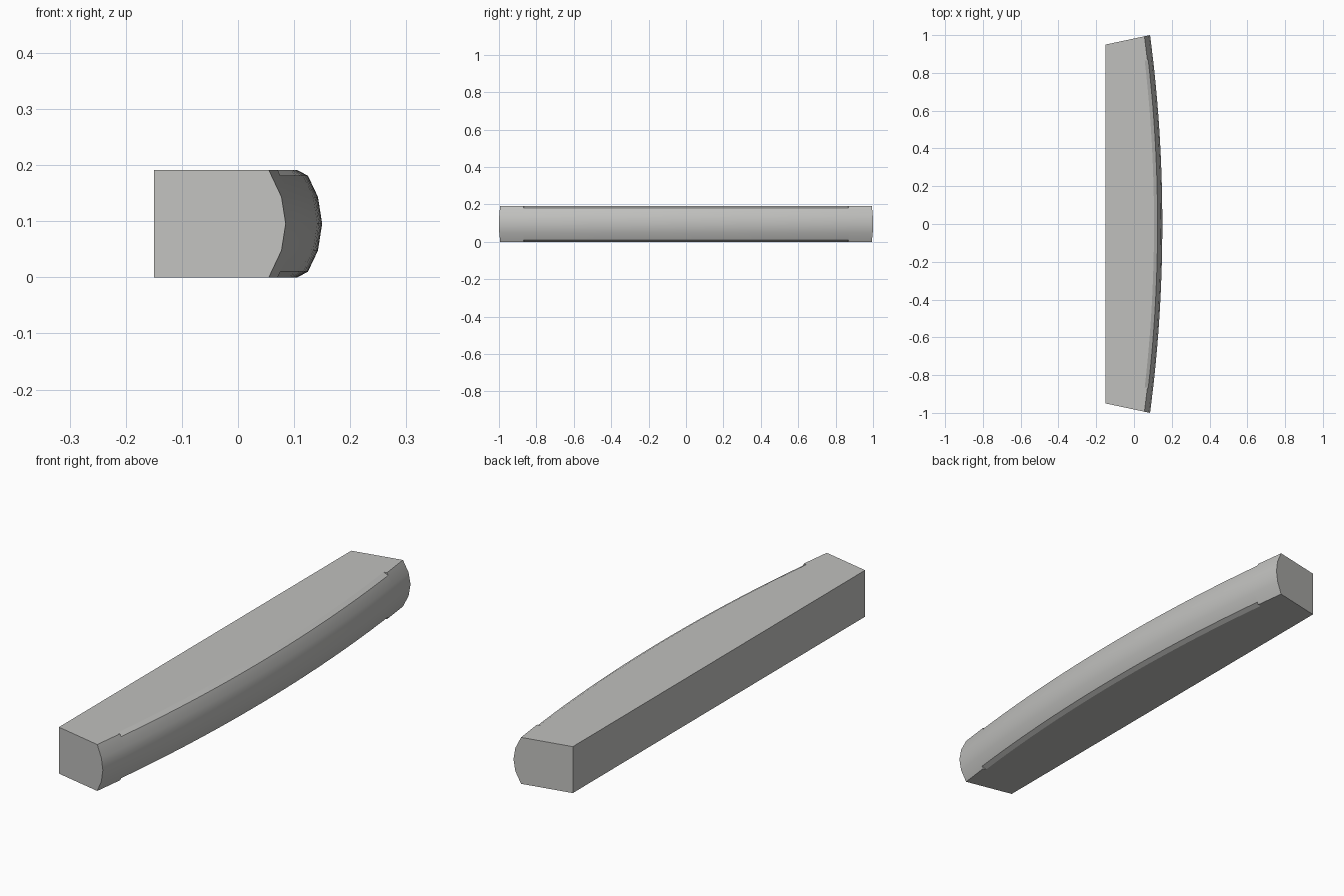
import bpy
import bmesh
import math

if "Cube" in bpy.data.objects:
    bpy.data.objects.remove(bpy.data.objects["Cube"], do_unlink=True)

BACK, HEIGHT = -0.15, 0.191
BULGE, BOW, CROWN = 0.03, 0.065, 0.15
CHAMFER_END, CHAMFER_X, CHAMFER_Z = 0.87, 0.014, 0.01

# Warm grey finish
grey = bpy.data.materials.new("warm_grey")
grey.use_nodes = True
colour = (0.53, 0.53, 0.515, 1)
grey.diffuse_color = colour
grey.node_tree.nodes["Principled BSDF"].inputs["Base Color"].default_value = colour


def section(t, chamfered):
    """Closed outline across the bar at lengthwise position t (-1 to 1)."""
    crown = CROWN - BOW * t * t
    edge = crown - BULGE
    arc = []
    for i in range(1, 4):
        s = i / 2 - 1
        arc.append((crown - BULGE * s * s, HEIGHT * i / 4))
    cx, cz = (CHAMFER_X, CHAMFER_Z) if chamfered else (0, 0)
    slope = (arc[0][0] - edge) / arc[0][1]
    low = [(edge - cx, 0), (edge + slope * cz, cz)]
    high = [(x, HEIGHT - z) for x, z in reversed(low)]
    outline = [(BACK, 0)] + low + arc + high + [(BACK, HEIGHT)]
    # Ends splay outwards towards the bowed face
    return [(x, t * (0.95 + 0.05 * (x - BACK) / 0.235), z) for x, z in outline]


# Stations along the bar, doubled where the chamfers stop
steps = 24
stations = [(-1, False), (-CHAMFER_END, False)]
stations += [(CHAMFER_END * (2 * i / steps - 1), True) for i in range(steps + 1)]
stations += [(CHAMFER_END, False), (1, False)]

# Bowed bar lofted through the stations
bm = bmesh.new()
rings = [[bm.verts.new(p) for p in section(*s)] for s in stations]
for a, b in zip(rings, rings[1:]):
    for i in range(len(a)):
        j = (i + 1) % len(a)
        bm.faces.new((a[i], a[j], b[j], b[i]))
bm.faces.new(rings[0])
bm.faces.new(rings[-1])
bmesh.ops.remove_doubles(bm, verts=bm.verts[:], dist=0.0001)
bmesh.ops.recalc_face_normals(bm, faces=bm.faces[:])

mesh = bpy.data.meshes.new("bowed_bar")
bm.to_mesh(mesh)
bm.free()
mesh.materials.append(grey)
bar = bpy.data.objects.new("bowed_bar", mesh)
bpy.context.collection.objects.link(bar)

bpy.ops.object.select_all(action="DESELECT")
bar.select_set(True)
bpy.context.view_layer.objects.active = bar
bpy.ops.object.shade_smooth_by_angle(angle=math.radians(24))
